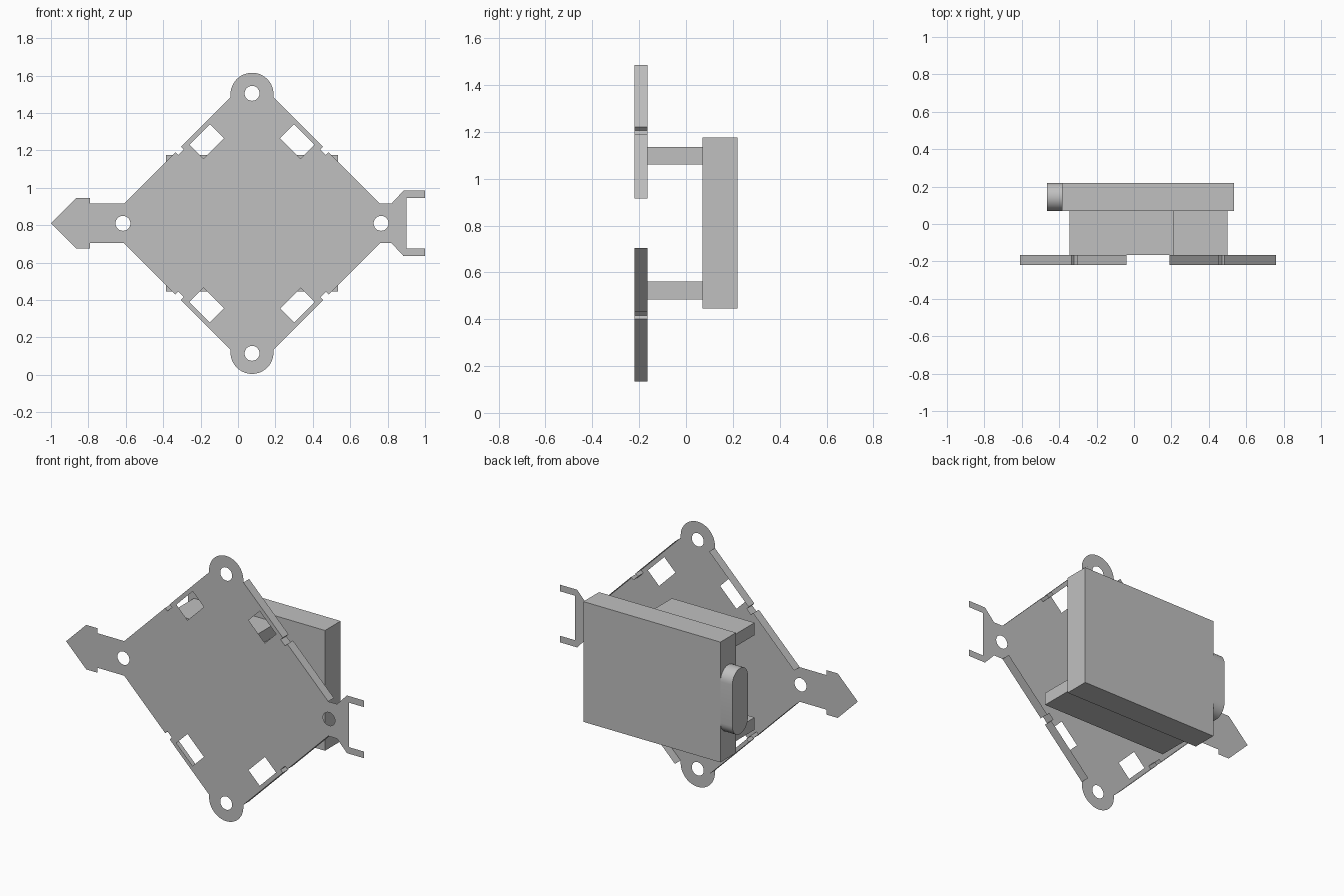
import bpy
import bmesh
from math import cos, sin, pi, radians

cube = bpy.data.objects.get("Cube")
if cube:
    bpy.data.objects.remove(cube)

# Single grey finish
grey = bpy.data.materials.new("plain grey")
grey.use_nodes = True
COLOUR = (0.53, 0.53, 0.53, 1)
grey.diffuse_color = COLOUR
grey.node_tree.nodes["Principled BSDF"].inputs["Base Color"].default_value = COLOUR

MID_X, MID_Z = 0.075, 0.81      # symmetry centre of the plate
FRONT, BACK = -0.22, -0.165     # plate sheet and rear rim of its flanges


def finish(bm, name):
    mesh = bpy.data.meshes.new(name)
    bm.to_mesh(mesh)
    bm.free()
    mesh.materials.append(grey)
    obj = bpy.data.objects.new(name, mesh)
    bpy.context.collection.objects.link(obj)
    return obj


def box(name, x, y, z):
    bm = bmesh.new()
    bmesh.ops.create_cube(bm, size=1)
    for v in bm.verts:
        v.co = [a[0] if c < 0 else a[1] for a, c in zip((x, y, z), v.co)]
    return finish(bm, name)


def arc(cx, cz, r, start, end, n):
    angles = [start + (end - start) * i / n for i in range(n + 1)]
    return [(cx + r * cos(a), cz + r * sin(a)) for a in angles]


def flip_x(points):
    return [(2 * MID_X - x, z) for x, z in points]


def flip_z(points):
    return [(x, 2 * MID_Z - z) for x, z in points]


def four_ways(points):
    return [points, flip_x(points), flip_z(points), flip_x(flip_z(points))]


# Plate outline: arrow tip, notched diagonals, round lugs and forked end
arrow = [(-1, MID_Z), (-0.865, 0.945), (-0.79, 0.945), (-0.79, 0.915)]
diagonal = [(-0.61, 0.915), (-0.335, 1.19), (-0.32, 1.175),
            (-0.29, 1.205), (-0.305, 1.22), (-0.04, 1.485)]
lug = arc(MID_X, 1.5, 0.115, pi, 0, 24)
fork = [(0.82, 0.915), (0.885, 0.985), (1, 0.985), (1, 0.945), (0.9, 0.945)]
upper = arrow + diagonal + lug + flip_x(diagonal)[::-1] + fork
outline = upper + flip_z(upper[1:])[::-1]

# Openings: four slanted windows and four round holes
window = [(-0.15, 1.34), (-0.075, 1.265), (-0.185, 1.155), (-0.26, 1.23)]
loops = [outline] + four_ways(window)
for cx, cz in ((MID_X, 1.505), (MID_X, 0.115), (-0.615, MID_Z), (0.765, MID_Z)):
    loops.append(arc(cx, cz, 0.04, 0, 2 * pi, 24)[:-1])

bm = bmesh.new()
edges = []
for loop in loops:
    verts = [bm.verts.new((x, FRONT, z)) for x, z in loop]
    edges += [bm.edges.new((verts[i - 1], verts[i])) for i in range(len(verts))]
bmesh.ops.triangle_fill(bm, edges=edges, use_beauty=True, normal=(0, -1, 0))
for f in bm.faces:
    if f.normal.y > 0:
        f.normal_flip()
bmesh.ops.dissolve_limit(bm, angle_limit=0.01, verts=[], edges=bm.edges)
finish(bm, "mounting_plate")

# Flanges folded back along the four diagonals
bm = bmesh.new()
for side in four_ways(diagonal):
    rims = [[bm.verts.new((x, y, z)) for x, z in side] for y in (FRONT, BACK)]
    for i in range(len(side) - 1):
        f = bm.faces.new((rims[0][i], rims[0][i + 1], rims[1][i + 1], rims[1][i]))
        f.normal_update()
        mid = f.calc_center_median()
        if f.normal.x * (mid.x - MID_X) + f.normal.z * (mid.z - MID_Z) < 0:
            f.normal_flip()
finish(bm, "edge_flanges")

# Rear case and the two bars that carry it
box("rear_case", (-0.385, 0.535), (0.07, 0.22), (0.445, 1.175))
box("upper_bar", (-0.345, 0.21), (BACK, 0.07), (1.06, 1.135))
box("lower_bar", (-0.345, 0.5), (BACK, 0.07), (0.485, 0.56))

# Rounded connector on the case end
r, half = 0.075, 0.125
profile = (arc(0.145, MID_Z + half, r, 0, pi, 16)
           + arc(0.145, MID_Z - half, r, pi, 2 * pi, 16))
bm = bmesh.new()
face = bm.faces.new([bm.verts.new((-0.465, y, z)) for y, z in profile])
ext = bmesh.ops.extrude_face_region(bm, geom=[face], use_keep_orig=True)
moved = [g for g in ext["geom"] if isinstance(g, bmesh.types.BMVert)]
bmesh.ops.translate(bm, verts=moved, vec=(0.08, 0, 0))
bmesh.ops.recalc_face_normals(bm, faces=bm.faces)
connector = finish(bm, "end_connector")
bpy.ops.object.select_all(action="DESELECT")
connector.select_set(True)
bpy.context.view_layer.objects.active = connector
bpy.ops.object.shade_smooth_by_angle(angle=radians(35))
